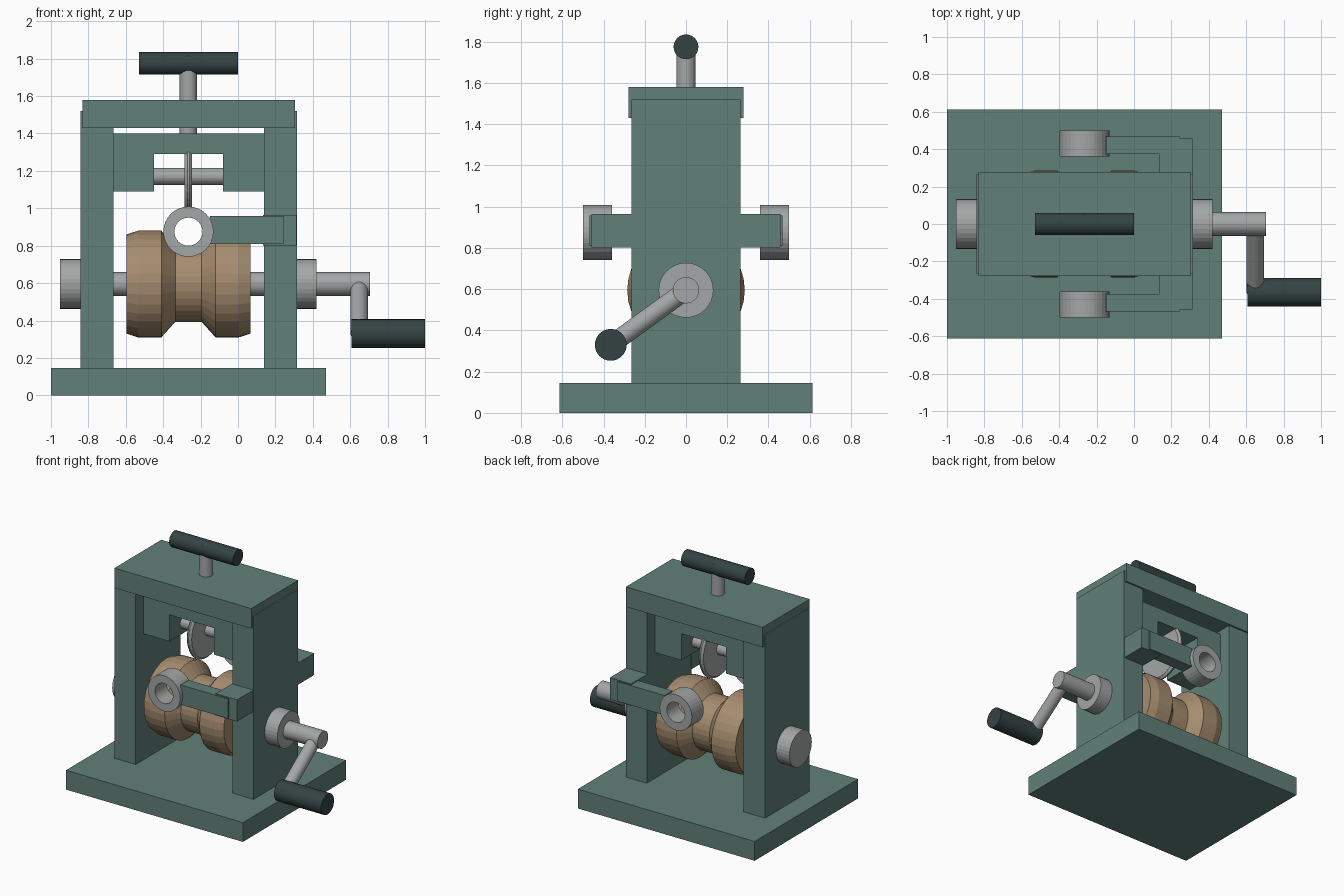
import bpy, bmesh, math
from mathutils import Vector

if "Cube" in bpy.data.objects:
    bpy.data.objects.remove(bpy.data.objects["Cube"])


def material(name, rgb):
    m = bpy.data.materials.new(name)
    m.diffuse_color = (*rgb, 1)
    m.use_nodes = True
    m.node_tree.nodes["Principled BSDF"].inputs["Base Color"].default_value = m.diffuse_color
    return m


GREEN = material("painted_green", (0.12, 0.215, 0.19))
METAL = material("grey_metal", (0.37, 0.385, 0.385))
WOOD = material("tan_wood", (0.38, 0.265, 0.16))
DARK = material("dark_grip", (0.035, 0.057, 0.057))
CX = -0.265      # centre of the stand
ROLL_Z = 0.595   # height of the roller shaft


def finish(name, bm, mat):
    bmesh.ops.recalc_face_normals(bm, faces=bm.faces)
    me = bpy.data.meshes.new(name)
    bm.to_mesh(me)
    bm.free()
    me.materials.append(mat)
    ob = bpy.data.objects.new(name, me)
    bpy.context.collection.objects.link(ob)
    return ob


def box(name, x, y, z, mat=GREEN):
    bm = bmesh.new()
    bmesh.ops.create_cube(bm, size=1)
    for v in bm.verts:
        for i, (lo, hi) in enumerate((x, y, z)):
            v.co[i] = lo if v.co[i] < 0 else hi
    return finish(name, bm, mat)


def lathe(name, start, axis, profile, mat, segs=32, closed=False):
    """Spin (distance, radius) points around an axis that begins at start."""
    axis = Vector(axis).normalized()
    side = axis.orthogonal().normalized()
    up = axis.cross(side)
    bm = bmesh.new()
    rings = []
    for d, r in profile:
        rings.append([bm.verts.new(Vector(start) + axis * d + r * (
            side * math.cos(2 * math.pi * k / segs) + up * math.sin(2 * math.pi * k / segs)))
            for k in range(segs)])
    pairs = list(zip(rings, rings[1:]))
    if closed:
        pairs.append((rings[-1], rings[0]))
    else:
        bm.faces.new(rings[0])
        bm.faces.new(rings[-1])
    for a, b in pairs:
        for k in range(segs):
            n = (k + 1) % segs
            bm.faces.new((a[k], a[n], b[n], b[k]))
    return finish(name, bm, mat)


def rod(name, a, b, r, mat=METAL):
    d = Vector(b) - Vector(a)
    return lathe(name, a, d, [(0, r), (d.length, r)], mat)


# frame
box("base", (-1, 0.47), (-0.613, 0.613), (0, 0.145))
box("left_upright", (-0.842, -0.665), (-0.265, 0.265), (0.145, 1.52))
box("right_upright", (0.14, 0.315), (-0.265, 0.265), (0.145, 1.52))
box("top_plate", (-0.832, 0.305), (-0.278, 0.278), (1.43, 1.58))

# sliding press with its wheel
box("press_bar", (-0.665, 0.14), (-0.17, 0.17), (1.29, 1.4))
box("left_press_block", (-0.665, -0.45), (-0.17, 0.17), (1.09, 1.29))
box("right_press_block", (-0.08, 0.14), (-0.17, 0.17), (1.09, 1.29))
rod("wheel_axle", (-0.46, 0, 1.17), (-0.07, 0, 1.17), 0.045)
lathe("press_wheel", (CX - 0.02, 0, 1.17), (1, 0, 0),
      [(0, 0.2), (0.015, 0.215), (0.025, 0.215), (0.04, 0.2)], METAL)

# screw and its handle
rod("screw", (CX, 0, 1.35), (CX, 0, 1.815), 0.047)
rod("screw_handle", (-0.53, 0, 1.775), (0, 0, 1.775), 0.06, DARK)

# grooved roller, built as a mirrored half profile
half = [(-0.332, 0.265), (-0.27, 0.285), (-0.145, 0.285), (-0.07, 0.202)]
lathe("roller", (CX, 0, ROLL_Z), (1, 0, 0),
      half + [(-d, r) for d, r in reversed(half)], WOOD)

# shaft, collars and crank
rod("shaft", (-0.9, 0, ROLL_Z), (0.705, 0, ROLL_Z), 0.064)
rod("left_collar", (-0.952, 0, ROLL_Z), (-0.842, 0, ROLL_Z), 0.133)
rod("right_collar", (0.315, 0, ROLL_Z), (0.42, 0, ROLL_Z), 0.133)
rod("crank_arm", (0.648, 0, ROLL_Z), (0.648, -0.365, 0.33), 0.046)
rod("crank_handle", (0.608, -0.365, 0.33), (1, -0.365, 0.33), 0.077, DARK)

# wire guides on the front and back
for label, s in (("front", -1), ("back", 1)):
    box(label + "_bracket", (0.135, 0.312), sorted((s * 0.26, s * 0.458)), (0.802, 0.965))
    box(label + "_guide_arm", (-0.15, 0.245), sorted((s * 0.373, s * 0.468)), (0.81, 0.958))
    lathe(label + "_guide_ring", (CX, s * 0.36, 0.875), (0, s, 0),
          [(0, 0.075), (0, 0.134), (0.14, 0.134), (0.14, 0.075)], METAL, closed=True)
